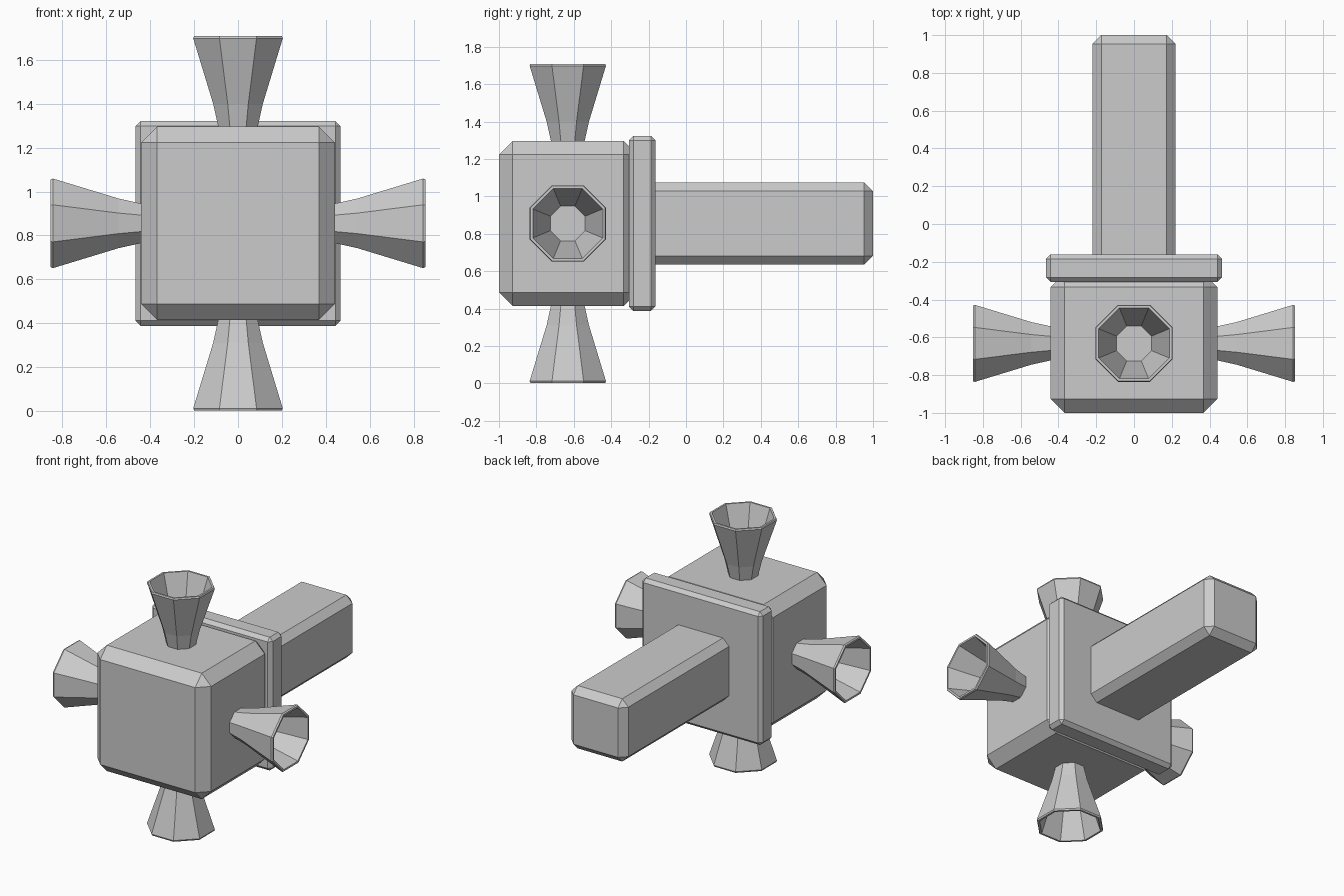
import bpy, bmesh
from math import cos, sin, pi
from mathutils import Matrix

if "Cube" in bpy.data.objects:
    bpy.data.objects.remove(bpy.data.objects["Cube"])

CZ = 0.855      # height of the main axis
NOZZLE_Y = -0.632


def link(name, bm):
    bmesh.ops.recalc_face_normals(bm, faces=bm.faces[:])
    mesh = bpy.data.meshes.new(name)
    bm.to_mesh(mesh)
    bm.free()
    obj = bpy.data.objects.new(name, mesh)
    bpy.context.collection.objects.link(obj)
    return obj


def chamfered_box(name, half, y0, y1, chamfer):
    bm = bmesh.new()
    bmesh.ops.create_cube(bm, size=1)
    bmesh.ops.scale(bm, vec=(2 * half, y1 - y0, 2 * half), verts=bm.verts)
    bmesh.ops.translate(bm, vec=(0, (y0 + y1) / 2, CZ), verts=bm.verts)
    bmesh.ops.bevel(bm, geom=bm.edges[:], offset=chamfer, segments=1,
                    affect='EDGES', profile=0.5)
    return link(name, bm)


def nozzle(name, angle):
    # (distance from axis, flat-to-centre radius): outer wall, lip, inner cup
    profile = [(0.40, 0.083), (0.44, 0.09), (0.544, 0.113), (0.843, 0.204),
               (0.853, 0.2), (0.853, 0.187), (0.544, 0.093)]
    bm = bmesh.new()
    rings = []
    for h, apothem in profile:
        r = apothem / cos(pi / 8)
        rings.append([bm.verts.new((r * cos(pi / 8 + i * pi / 4),
                                    r * sin(pi / 8 + i * pi / 4), h))
                      for i in range(8)])
    for a, b in zip(rings, rings[1:]):
        for i in range(8):
            j = (i + 1) % 8
            bm.faces.new((a[i], a[j], b[j], b[i]))
    bm.faces.new(rings[0])
    bm.faces.new(rings[-1])
    bm.transform(Matrix.Translation((0, NOZZLE_Y, CZ)) @ Matrix.Rotation(angle, 4, 'Y'))
    return link(name, bm)


# Main block, collar plate behind it and rear arm
chamfered_box("body_block", 0.441, -1.0, -0.26, 0.073)
chamfered_box("collar_plate", 0.467, -0.306, -0.162, 0.024)
chamfered_box("rear_arm", 0.22, -0.235, 1.0, 0.047)

# Four flared nozzles around the block
for k, side in enumerate(("top", "right", "bottom", "left")):
    nozzle("nozzle_" + side, k * pi / 2)
